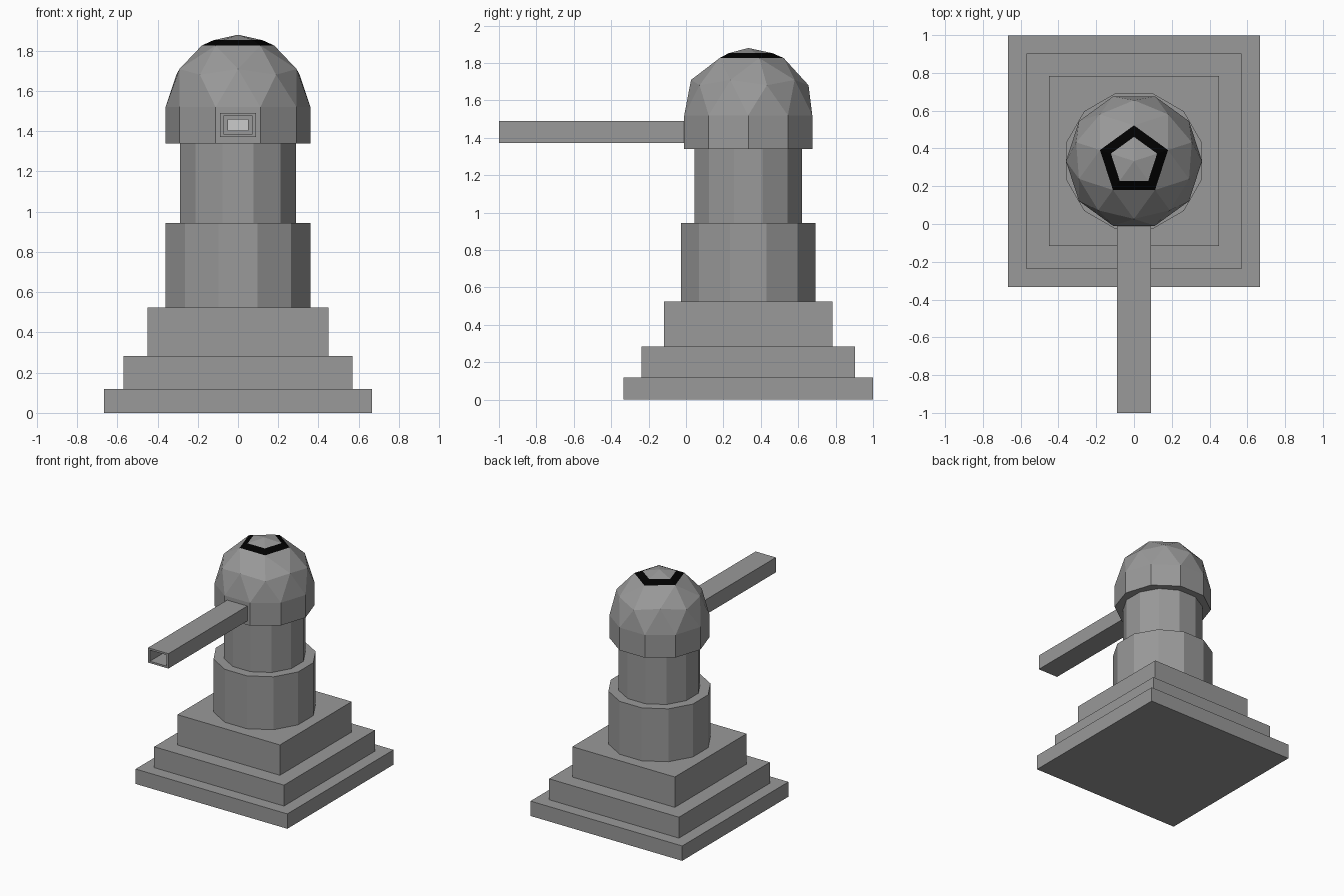
import bpy, bmesh
from math import sin, cos, pi

if "Cube" in bpy.data.objects:
    bpy.data.objects.remove(bpy.data.objects["Cube"])

CY = 0.333  # tower axis


def paint(name, v):
    mat = bpy.data.materials.new(name)
    mat.diffuse_color = (v, v, v, 1)
    mat.use_nodes = True
    mat.node_tree.nodes["Principled BSDF"].inputs["Base Color"].default_value = mat.diffuse_color
    return mat


STEEL, BLACK, PALE = paint("dark_grey", 0.319), paint("black", 0.0), paint("pale_grey", 0.8)


def finish(name, bm, *mats):
    bmesh.ops.recalc_face_normals(bm, faces=bm.faces)
    me = bpy.data.meshes.new(name)
    bm.to_mesh(me)
    bm.free()
    for m in mats:
        me.materials.append(m)
    bpy.context.collection.objects.link(bpy.data.objects.new(name, me))


def loft(name, loops, mat=STEEL):
    """Skin a list of point loops and cap both ends."""
    bm = bmesh.new()
    rows = [[bm.verts.new(p) for p in loop] for loop in loops]
    n = len(rows[0])
    for a, b in zip(rows, rows[1:]):
        for i in range(n):
            j = (i + 1) % n
            bm.faces.new((a[i], a[j], b[j], b[i]))
    bm.faces.new(rows[0])
    bm.faces.new(rows[-1])
    finish(name, bm, mat)


def ngon(n, r, z, start):
    return [(r * cos(start + 2 * pi * i / n), CY + r * sin(start + 2 * pi * i / n), z)
            for i in range(n)]


def rect_xz(w, h, y, z=1.431):
    return [(-w, y, z - h), (w, y, z - h), (w, y, z + h), (-w, y, z + h)]


# Stepped square base
for name, half, z0, z1 in [("base_step_lower", 0.666, 0, 0.118),
                           ("base_step_middle", 0.57, 0.118, 0.284),
                           ("base_step_upper", 0.45, 0.284, 0.525)]:
    loft(name, [ngon(4, half * 2 ** 0.5, z, pi / 4) for z in (z0, z1)])

# Twelve-sided column
for name, r, z0, z1 in [("column_lower", 0.373, 0.525, 0.945),
                        ("column_upper", 0.298, 0.945, 1.34)]:
    loft(name, [ngon(12, r, z, pi / 12) for z in (z0, z1)])

# Turret: half icosphere with a straight ten-sided skirt
bm = bmesh.new()
bmesh.ops.create_icosphere(bm, subdivisions=2, radius=0.36)
bmesh.ops.delete(bm, geom=[v for v in bm.verts if v.co.z < -0.01], context='VERTS')
rim = [e for e in bm.edges if e.is_boundary]
for v in bmesh.ops.extrude_edge_only(bm, edges=rim)["geom"]:
    if isinstance(v, bmesh.types.BMVert):
        v.co.z = -0.18
bmesh.ops.holes_fill(bm, edges=[e for e in bm.edges if e.is_boundary], sides=0)
bmesh.ops.recalc_face_normals(bm, faces=bm.faces)

# Black pentagon ring inset into the cap
cap = [f for f in bm.faces if min(v.co.z for v in f.verts) > 0.28]
for f in bmesh.ops.inset_region(bm, faces=cap, thickness=0.055, use_even_offset=True)["faces"]:
    f.material_index = 1
for v in bm.verts:  # quarter turn, then onto the column
    x, y, z = v.co
    v.co = (-y, x + CY, z + 1.52)
finish("turret_dome", bm, STEEL, BLACK)

# Barrel with stepped bore and a pale plate at its end
loft("barrel", [rect_xz(*s) for s in [(0.089, 0.059, 0.0), (0.089, 0.059, -1.0),
                                      (0.073, 0.044, -1.0), (0.073, 0.044, -0.8),
                                      (0.05, 0.028, -0.8), (0.05, 0.028, -0.7)]])
loft("bore_plate", [rect_xz(0.05, 0.028, y) for y in (-0.71, -0.70)], PALE)
